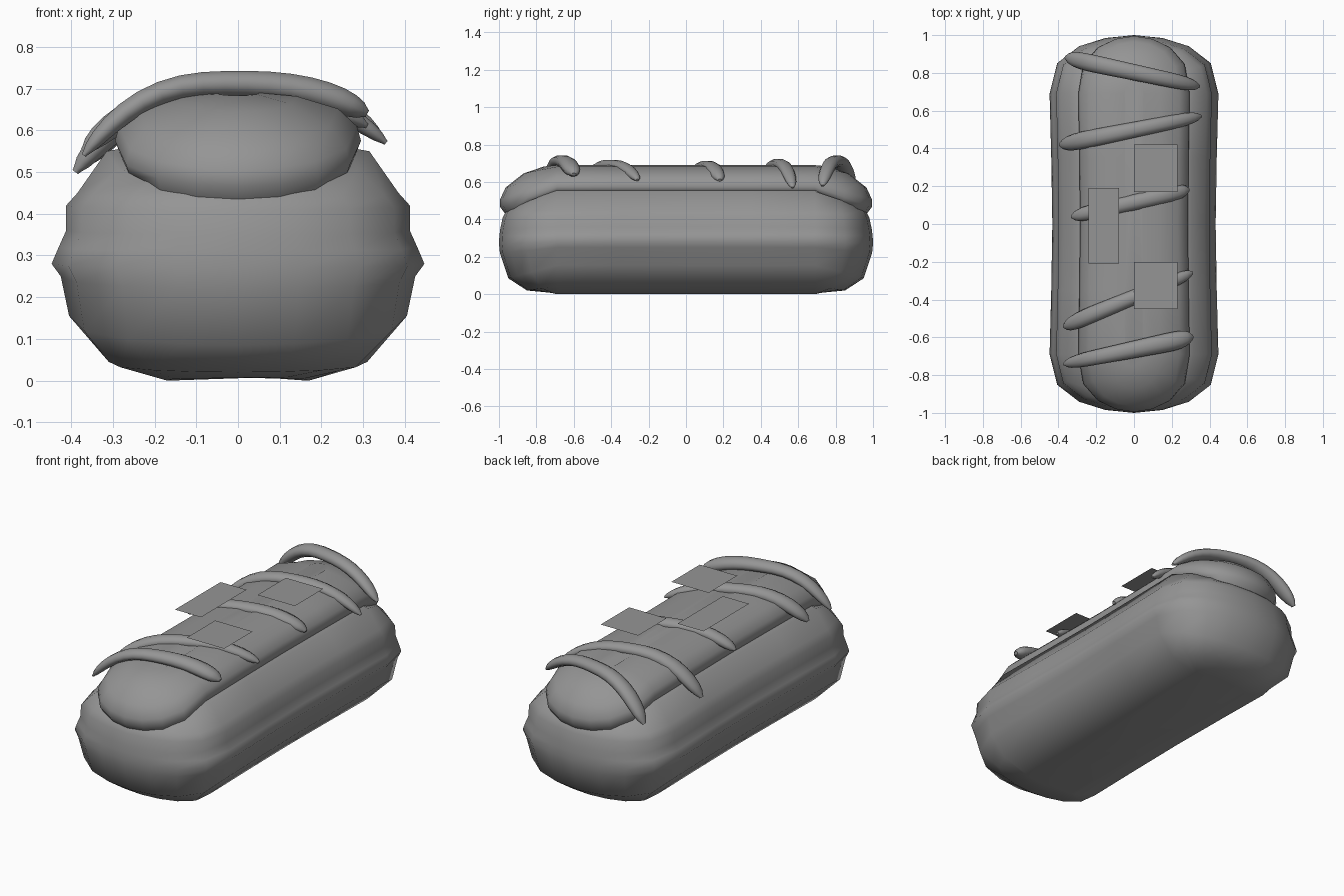
import bpy
import bmesh
import math

old = bpy.data.objects.get("Cube")
if old:
    bpy.data.objects.remove(old, do_unlink=True)

grey = bpy.data.materials.new("plain_grey")
grey.use_nodes = True
GREY = (0.3, 0.3, 0.3, 1)
grey.diffuse_color = GREY
grey.node_tree.nodes["Principled BSDF"].inputs["Base Color"].default_value = GREY


def finish(name, bm, angle=60):
    bmesh.ops.recalc_face_normals(bm, faces=bm.faces)
    mesh = bpy.data.meshes.new(name)
    bm.to_mesh(mesh)
    bm.free()
    mesh.materials.append(grey)
    obj = bpy.data.objects.new(name, mesh)
    bpy.context.collection.objects.link(obj)
    bpy.ops.object.select_all(action="DESELECT")
    obj.select_set(True)
    bpy.context.view_layer.objects.active = obj
    bpy.ops.object.shade_smooth_by_angle(angle=math.radians(angle))
    return obj


def skin(bm, rings):
    """Bridge closed rings of points and cap both ends."""
    loops = [[bm.verts.new(p) for p in ring] for ring in rings]
    n = len(loops[0])
    for a, b in zip(loops, loops[1:]):
        for i in range(n):
            j = (i + 1) % n
            bm.faces.new((a[i], a[j], b[j], b[i]))
    bm.faces.new(loops[0])
    bm.faces.new(loops[-1])


# Plan outline of the rounded end: (share of width, share of end length)
CORNER = [(1, 0), (0.91, 0.52), (0.65, 0.81), (0.34, 0.95), (0, 1)]
STRAIGHT = 0.69


def plan_ring(width, z, y_end, z_end):
    quarter = [(width * 0.967, 0, z), (width * 0.98, 0.35, z)]
    for fx, fy in CORNER:
        quarter.append((width * fx, STRAIGHT + (y_end - STRAIGHT) * fy,
                        z + (z_end - z) * fy))
    half = quarter + [(-x, y, h) for x, y, h in quarter[-2::-1]]
    return half + [(x, -y, h) for x, y, h in half[-2:0:-1]]


def stacked(name, levels):
    bm = bmesh.new()
    skin(bm, [plan_ring(*level) for level in levels])
    return finish(name, bm)


# Pastry body with a ridged side: width, side height, end reach, end height
stacked("pastry_body", [
    (0.17, 0.0, 0.72, 0.008), (0.31, 0.045, 0.85, 0.02),
    (0.405, 0.155, 0.95, 0.085), (0.425, 0.25, 0.995, 0.22),
    (0.447, 0.28, 1.0, 0.27), (0.43, 0.32, 0.998, 0.31),
    (0.412, 0.36, 0.993, 0.35), (0.412, 0.42, 0.98, 0.41),
    (0.385, 0.45, 0.965, 0.44), (0.315, 0.55, 0.93, 0.47),
    (0.26, 0.56, 0.86, 0.48)])

# Glaze draped over the top and both ends
stacked("glaze", [
    (0.26, 0.54, 0.92, 0.45), (0.285, 0.55, 0.97, 0.435),
    (0.295, 0.575, 0.993, 0.465), (0.285, 0.61, 0.995, 0.505),
    (0.24, 0.652, 0.965, 0.57), (0.14, 0.682, 0.87, 0.645),
    (0.05, 0.69, 0.76, 0.683)])


def drizzle(name, left, right, top, r_left, r_right):
    """Flattened tube arched across the glaze with rounded ends."""
    steps, sides = 20, 10
    rings = []
    for i in range(steps + 1):
        s = -math.cos(math.pi * i / steps)
        t = (s + 1) / 2
        low = left[2] if s < 0 else right[2]
        cx = left[0] + (right[0] - left[0]) * t
        cy = left[1] + (right[1] - left[1]) * t
        fall = top - low
        cz = top - fall * abs(s) ** 2.6
        slope = -2.6 * fall * abs(s) ** 1.6 * math.copysign(1, s)
        tilt = math.atan2(slope, (right[0] - left[0]) / 2)
        r = (r_left + (r_right - r_left) * t) * max(0.25, (1 - s ** 8) ** 0.5)
        ring = []
        for k in range(sides):
            a = 2 * math.pi * k / sides
            up = 0.7 * r * math.sin(a)
            ring.append((cx - up * math.sin(tilt), cy + r * math.cos(a),
                         cz + up * math.cos(tilt)))
        rings.append(ring)
    bm = bmesh.new()
    skin(bm, rings)
    return finish(name, bm)


# Five slanting drizzle stripes, front to back
drizzle("drizzle_1", (-0.37, -0.74, 0.54), (0.31, -0.60, 0.64), 0.712, 0.036, 0.055)
drizzle("drizzle_2", (-0.37, -0.54, 0.55), (0.31, -0.26, 0.61), 0.69, 0.05, 0.036)
drizzle("drizzle_3", (-0.33, 0.04, 0.60), (0.29, 0.18, 0.61), 0.685, 0.04, 0.045)
drizzle("drizzle_4", (-0.39, 0.42, 0.50), (0.355, 0.57, 0.57), 0.695, 0.05, 0.035)
drizzle("drizzle_5", (-0.36, 0.88, 0.52), (0.345, 0.73, 0.58), 0.712, 0.05, 0.038)


# Flat flakes above the glaze
def flake(name, x0, x1, y0, y1):
    bm = bmesh.new()
    bm.faces.new([bm.verts.new((x, y, 0.738)) for x, y in
                  ((x0, y0), (x1, y0), (x1, y1), (x0, y1))])
    return finish(name, bm)


flake("flake_front", 0.0, 0.23, -0.45, -0.2)
flake("flake_back", 0.0, 0.23, 0.17, 0.42)
flake("flake_side", -0.24, -0.08, -0.21, 0.19)
